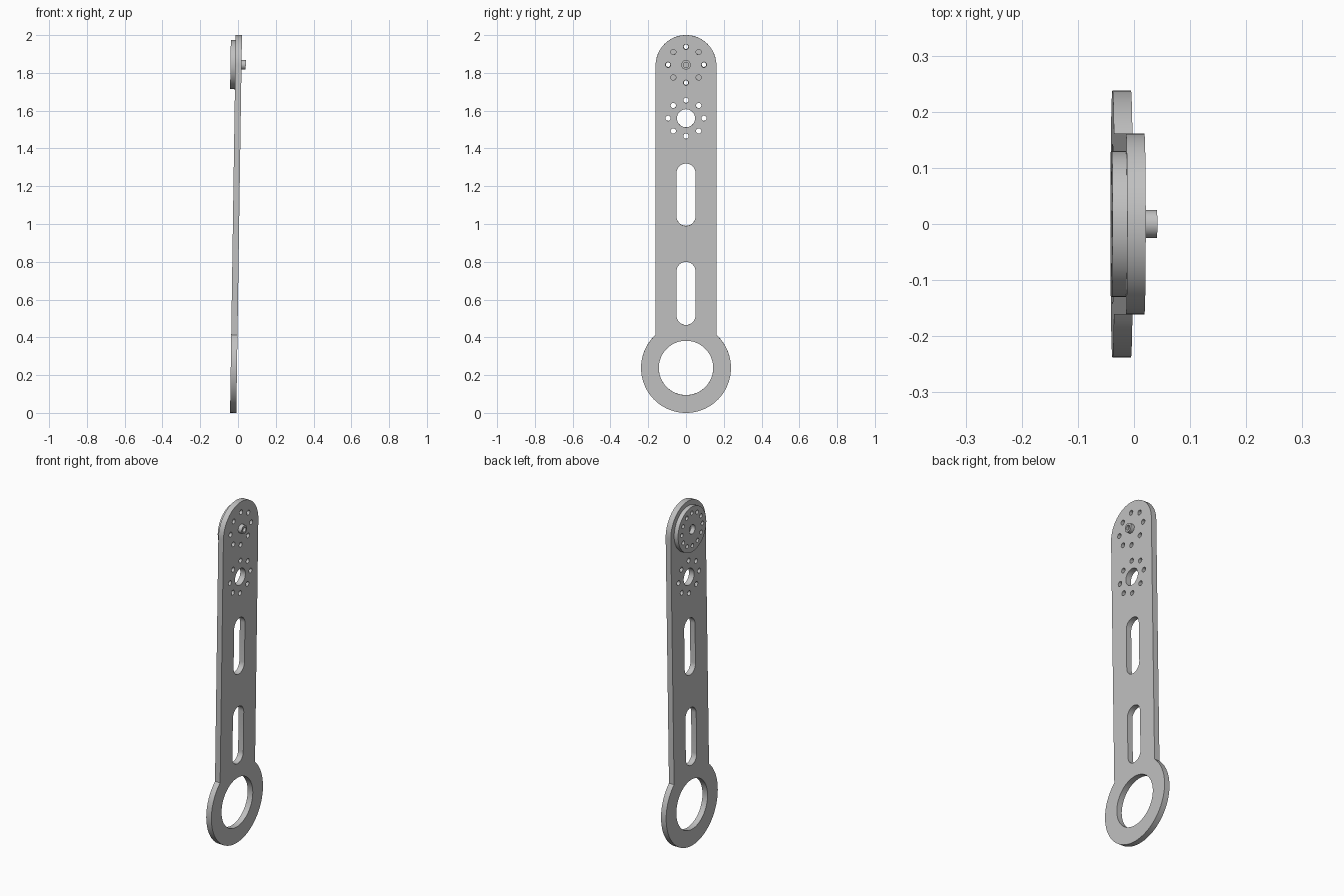
import bpy, bmesh
from math import sin, cos, pi, acos, atan, radians
from mathutils import Matrix

if "Cube" in bpy.data.objects:
    bpy.data.objects.remove(bpy.data.objects["Cube"], do_unlink=True)

grey = bpy.data.materials.new("plain_grey")
grey.use_nodes = True
colour = (0.53, 0.53, 0.53, 1)
grey.diffuse_color = colour
grey.node_tree.nodes["Principled BSDF"].inputs["Base Color"].default_value = colour

# Drawing plane: u runs along y, v runs up, depth runs along x; the arm leans slightly
AXES = Matrix(((0, 0, 1, 0), (1, 0, 0, 0), (0, 1, 0, 0), (0, 0, 0, 1)))
PLACE = Matrix.Translation((-0.042, 0, 0.0005)) @ Matrix.Rotation(atan(0.015), 4, "Y") @ AXES


def arc(u, v, r, start, end, steps):
    return [(u + r * cos(start + (end - start) * i / steps),
             v + r * sin(start + (end - start) * i / steps)) for i in range(steps + 1)]


def circle(u, v, r, steps=24):
    return arc(u, v, r, 0, 2 * pi, steps)[:-1]


def hole_ring(v, count, r, ring=0.095):
    return [circle(ring * cos(2 * pi * i / count), v + ring * sin(2 * pi * i / count), r, 16)
            for i in range(count)]


def slot(low, high, r):
    return arc(0, high - r, r, 0, pi, 16) + arc(0, low + r, r, pi, 2 * pi, 16)


def cut_sheet(name, loops, near, far):
    """Fill the outline minus its holes and extrude it from depth near to far."""
    curve = bpy.data.curves.new(name + "_outline", "CURVE")
    curve.dimensions = "2D"
    curve.fill_mode = "BOTH"
    curve.extrude = (far - near) / 2
    for points in loops:
        spline = curve.splines.new("POLY")
        spline.points.add(len(points) - 1)
        for p, (u, v) in zip(spline.points, points):
            p.co = (u, v, 0, 1)
        spline.use_cyclic_u = True
    helper = bpy.data.objects.new(name + "_outline", curve)
    bpy.context.scene.collection.objects.link(helper)
    graph = bpy.context.evaluated_depsgraph_get()
    mesh = bpy.data.meshes.new_from_object(helper.evaluated_get(graph))
    bpy.data.objects.remove(helper, do_unlink=True)

    bm = bmesh.new()
    bm.from_mesh(mesh)
    bmesh.ops.remove_doubles(bm, verts=bm.verts, dist=0.0001)
    bmesh.ops.transform(bm, matrix=PLACE @ Matrix.Translation((0, 0, (near + far) / 2)),
                        verts=bm.verts)
    bmesh.ops.recalc_face_normals(bm, faces=bm.faces)
    bm.to_mesh(mesh)
    bm.free()
    mesh.name = name
    mesh.materials.clear()
    mesh.materials.append(grey)
    obj = bpy.data.objects.new(name, mesh)
    bpy.context.scene.collection.objects.link(obj)
    bpy.ops.object.select_all(action="DESELECT")
    obj.select_set(True)
    bpy.context.view_layer.objects.active = obj
    bpy.ops.object.shade_smooth_by_angle(angle=radians(30))
    return obj


THICK = 0.033
HALF = 0.161      # half width of the arm
RING_R = 0.238    # outer radius of the bottom ring
RING_V = 0.238
PIVOT = 1.843     # height of the top pivot

# Arm: long plate with a rounded top, a ring end, slots and bolt holes
phi = acos(HALF / RING_R)
outline = (arc(0, RING_V, RING_R, pi - phi, 2 * pi + phi, 72)
           + arc(0, 2 - HALF, HALF, 0, pi, 40))
holes = [circle(0, RING_V, 0.144, 64), slot(0.465, 0.8, 0.05), slot(0.99, 1.32, 0.05),
         circle(0, 1.56, 0.048, 32)]
holes += hole_ring(1.56, 8, 0.014) + hole_ring(PIVOT, 8, 0.014)
cut_sheet("arm_plate", [outline] + holes, 0, THICK)

# Round horn disc on the left-hand face of the arm
cut_sheet("horn_disc", [circle(0, PIVOT, 0.13, 64), circle(0, PIVOT, 0.027)]
          + hole_ring(PIVOT, 12, 0.012), -0.0255, 0)

# Hollow pivot pin on the other face, with a floor inside
cut_sheet("pivot_pin", [circle(0, PIVOT, 0.025, 32), circle(0, PIVOT, 0.014)],
          THICK, THICK + 0.0225)
cut_sheet("pivot_pin_floor", [circle(0, PIVOT, 0.014)], THICK, THICK + 0.008)
